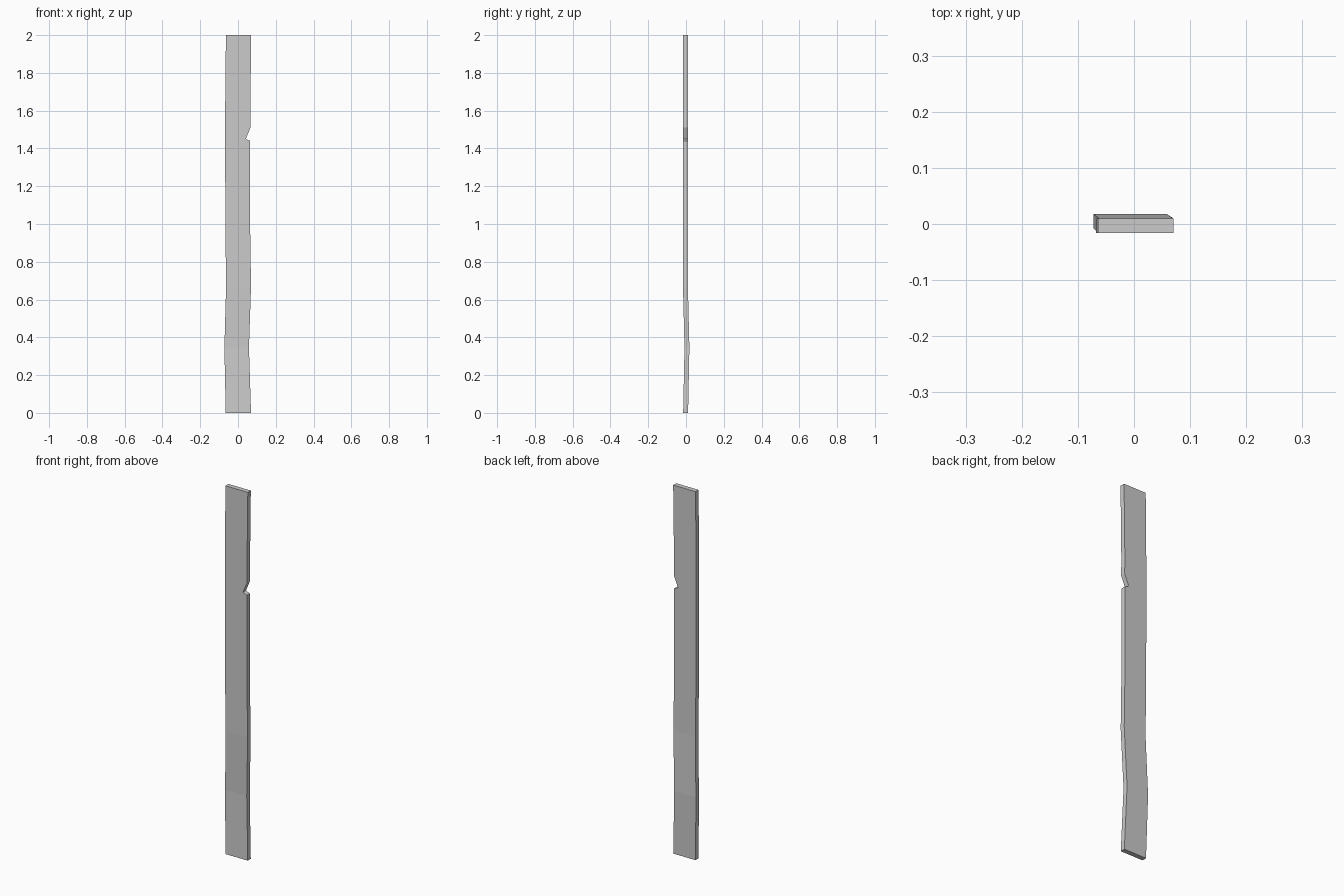
import bpy, bmesh

if "Cube" in bpy.data.objects:
    bpy.data.objects.remove(bpy.data.objects["Cube"])

# Plank stations from bottom to top: z, left x, right x, centre y
STATIONS = [
    (0.00, -0.065, 0.069, -0.002),
    (0.345, -0.072, 0.058, 0.005),
    (0.67, -0.063, 0.069, -0.003),
    (1.00, -0.067, 0.064, -0.003),
    (1.44, -0.068, 0.064, -0.003),   # notch lower lip
    (1.45, -0.068, 0.041, -0.003),   # notch tip
    (1.51, -0.068, 0.066, -0.003),   # notch upper end
    (1.60, -0.068, 0.065, -0.003),
    (2.00, -0.064, 0.070, -0.003),
]
HALF_THICKNESS = 0.013

bm = bmesh.new()
# One rectangular ring of vertices per station
rings = []
for z, left, right, y in STATIONS:
    f, b = y - HALF_THICKNESS, y + HALF_THICKNESS
    rings.append([bm.verts.new(p) for p in
                  ((left, f, z), (right, f, z), (right, b, z), (left, b, z))])

# Side faces between neighbouring rings
for low, high in zip(rings, rings[1:]):
    for i in range(4):
        j = (i + 1) % 4
        bm.faces.new((low[i], low[j], high[j], high[i]))

# End caps
bm.faces.new(rings[0][::-1])
bm.faces.new(rings[-1])
bmesh.ops.recalc_face_normals(bm, faces=bm.faces)

mesh = bpy.data.meshes.new("wooden_plank")
bm.to_mesh(mesh)
bm.free()
plank = bpy.data.objects.new("wooden_plank", mesh)
bpy.context.collection.objects.link(plank)
